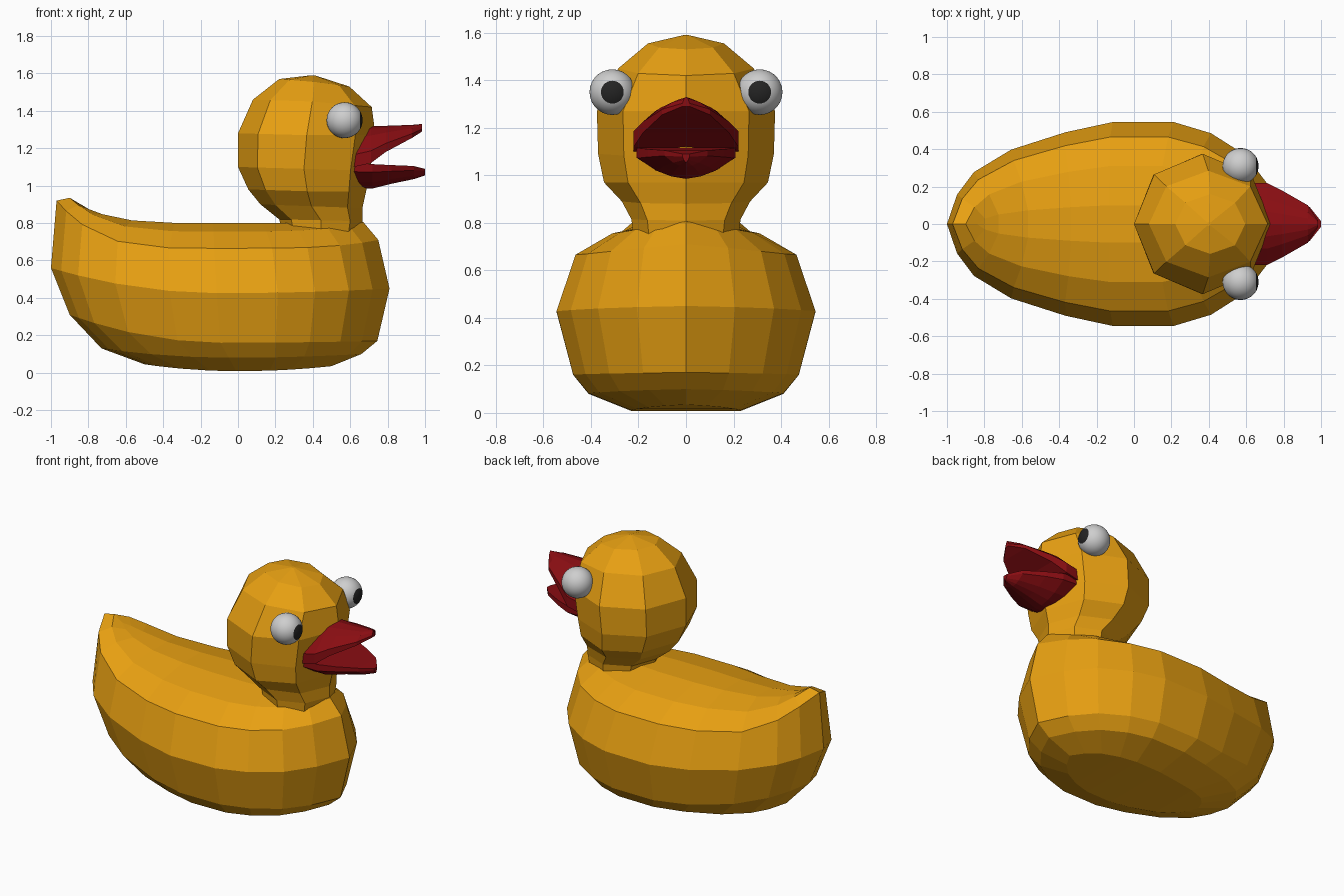
import bpy, bmesh, math
from mathutils import Matrix

if "Cube" in bpy.data.objects:
    bpy.data.objects.remove(bpy.data.objects["Cube"])


def material(name, rgb):
    m = bpy.data.materials.new(name)
    m.diffuse_color = (*rgb, 1)
    m.use_nodes = True
    m.node_tree.nodes["Principled BSDF"].inputs["Base Color"].default_value = m.diffuse_color
    return m


YELLOW = material("duck yellow", (0.80, 0.35, 0.006))
RED = material("beak red", (0.25, 0.004, 0.006))
WHITE = material("eye white", (0.62, 0.62, 0.62))
BLACK = material("pupil black", (0.017, 0.017, 0.017))


def finish(name, bm, *mats):
    bmesh.ops.recalc_face_normals(bm, faces=bm.faces)
    me = bpy.data.meshes.new(name)
    bm.to_mesh(me)
    bm.free()
    for m in mats:
        me.materials.append(m)
    ob = bpy.data.objects.new(name, me)
    bpy.context.collection.objects.link(ob)
    return ob


def bridge(bm, a, b):
    n = len(a)
    for i in range(n):
        j = (i + 1) % n
        bm.faces.new((a[i], a[j], b[j], b[i]))


def stack(name, outline, layers, mat):
    """Stacked horizontal rings; each layer = back x, back z, front x, front z,
    half width, middle z, and how sharply the ends curl up."""
    bm = bmesh.new()
    full = outline + [(t, -v) for t, v in outline[-2:0:-1]]
    rings = []
    for xb, zb, xf, zf, w, zm, p in layers:
        ring = []
        for t, v in full:
            u = 2 * t - 1
            end = zf if u > 0 else zb
            z = zm + (end - zm) * abs(u) ** p
            ring.append(bm.verts.new((xb + (xf - xb) * t, w * v, z)))
        rings.append(ring)
    for a, b in zip(rings, rings[1:]):
        bridge(bm, a, b)
    # close top and bottom with strips running across the centre line
    n = len(full)
    for r in (rings[0], rings[-1]):
        for i in range(n // 2):
            quad = [r[i], r[i + 1], r[(n - i - 1) % n], r[(n - i) % n]]
            bm.faces.new(list(dict.fromkeys(quad)))
    return finish(name, bm, mat)


# Body with upswept tail
body_outline = [(0, 0), (.03, .29), (.08, .51), (.19, .73), (.35, .90), (.49, 1),
                (.67, 1), (.78, .89), (.88, .68), (.95, .38), (1, 0)]
stack("body", body_outline, [
    (-.50, .045, .50, .035, .23, .008, 2),
    (-.73, .13, .66, .10, .41, .08, 2),
    (-.90, .31, .745, .17, .475, .16, 2),
    (-1.0, .56, .81, .45, .545, .425, 2),
    (-.97, .92, .75, .71, .465, .665, 4),
    (-.90, .935, .67, .805, .31, .755, 4),
    (-.84, .895, .60, .815, .10, .80, 4)], YELLOW)

# Head and neck, eight sided
h = math.sqrt(0.5)
octagon = [(.5 - h / 2 if i == 1 else .5 + h / 2 if i == 3 else i / 4,
            math.sin(math.pi * i / 4) if 0 < i < 4 else 0) for i in range(5)]
stack("head", octagon, [
    (.24, .74, .65, .74, .22, .74, 1),
    (.22, .82, .665, .81, .23, .815, 1),
    (.12, .90, .665, .88, .27, .89, 1),
    (.055, .98, .685, .97, .345, .97, 1),
    (0, 1.10, .705, 1.08, .37, 1.09, 1),
    (0, 1.28, .735, 1.27, .375, 1.27, 1),
    (.08, 1.46, .715, 1.42, .285, 1.45, 1),
    (.22, 1.57, .595, 1.53, .16, 1.555, 1),
    (.39, 1.59, .41, 1.59, .01, 1.59, 1)], YELLOW)


def beak(name, stations):
    """Half-bowl section (flat mouth side, rounded outside) lofted forward;
    each station = x, half width, mouth z, outer z."""
    half = [(1, 0), (1, .33), (.6, .74), (.3, .92)]
    section = half + [(0, 1)] + [(-a, b) for a, b in half[::-1]]
    bm = bmesh.new()
    rings = [[bm.verts.new((x, w * a, z0 + (z1 - z0) * b)) for a, b in section]
             for x, w, z0, z1 in stations]
    for a, b in zip(rings, rings[1:]):
        bridge(bm, a, b)
    bm.faces.new(rings[0])
    bm.faces.new(rings[-1])
    return finish(name, bm, RED)


# Open beak
beak("upper_beak", [(.62, .22, 1.10, 1.30), (.71, .22, 1.12, 1.32), (.79, .18, 1.18, 1.32),
                    (.93, .10, 1.255, 1.325), (.985, .015, 1.29, 1.33)])
beak("lower_beak", [(.60, .21, 1.12, .985), (.72, .205, 1.115, .985), (.82, .16, 1.11, 1.01),
                    (.94, .09, 1.105, 1.035), (1.0, .015, 1.09, 1.055)])

# Eyes: spheres with the pole forward, pupil faces chosen by direction
for side, y in (("left", .31), ("right", -.31)):
    bm = bmesh.new()
    bmesh.ops.create_uvsphere(bm, u_segments=28, v_segments=24, radius=.096,
                              matrix=Matrix.Rotation(math.pi / 2, 4, 'Y'))
    for f in bm.faces:
        f.smooth = True
        if f.calc_center_median().normalized().x > math.cos(math.radians(30)):
            f.material_index = 1
    eye = finish(side + "_eye", bm, WHITE, BLACK)
    eye.location = (.57, y, 1.35)
